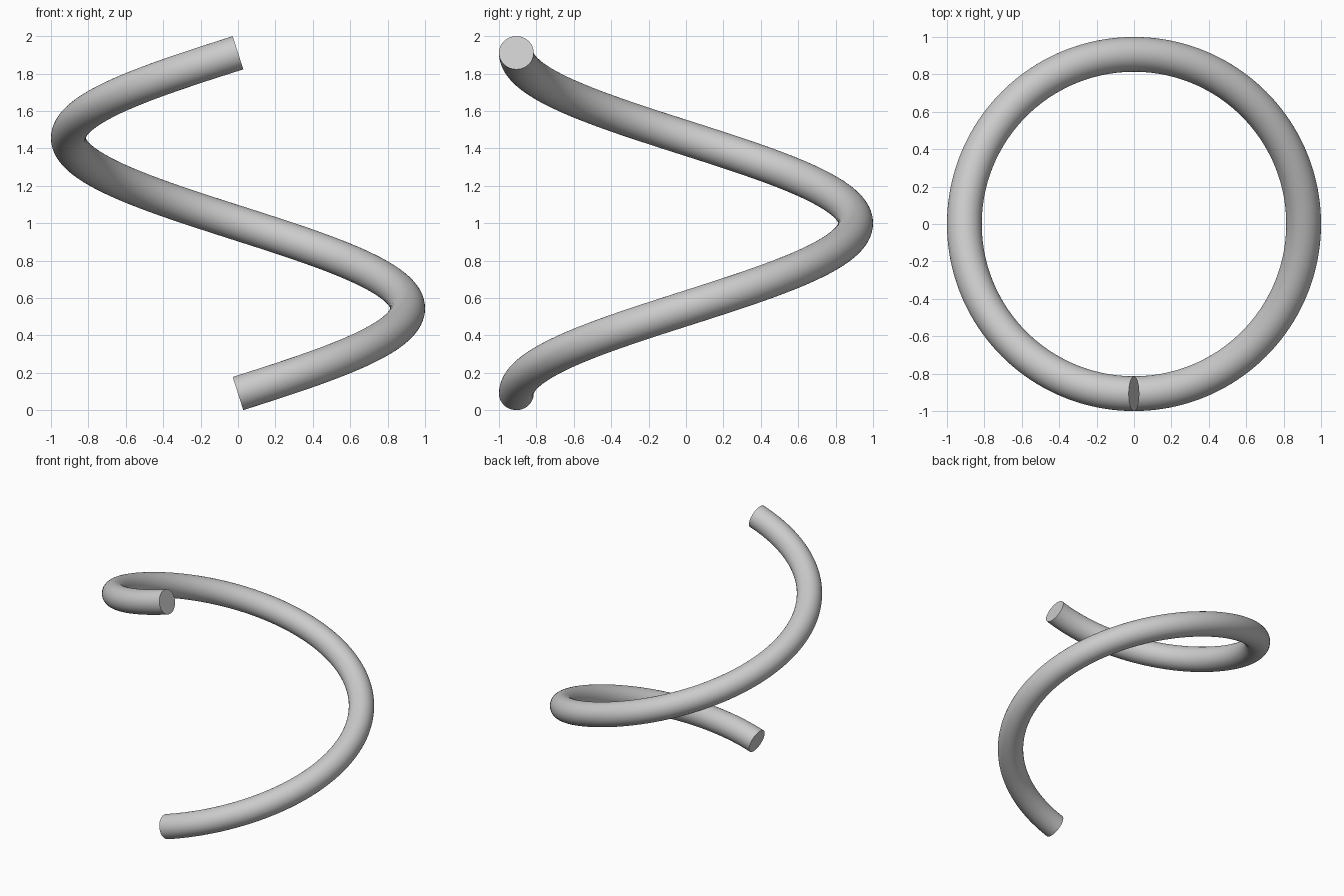
import bpy
import bmesh
from math import cos, sin, tau, radians
from mathutils import Vector

cube = bpy.data.objects.get("Cube")
if cube:
    bpy.data.objects.remove(cube, do_unlink=True)

COIL_RADIUS = 0.907
TUBE_RADIUS = 0.093
BOTTOM, TOP = 0.089, 1.911
STEPS, SIDES = 160, 48

# Plain grey finish
grey = bpy.data.materials.new("plain grey")
grey.use_nodes = True
colour = (0.6, 0.6, 0.6, 1)
grey.diffuse_color = colour
grey.node_tree.nodes["Principled BSDF"].inputs["Base Color"].default_value = colour


def tube_ring(bm, turn):
    """Circle of vertices square to the helix at a fraction of the turn."""
    t = turn * tau
    outward = Vector((sin(t), -cos(t), 0))
    rise = (TOP - BOTTOM) / tau
    along = Vector((COIL_RADIUS * cos(t), COIL_RADIUS * sin(t), rise)).normalized()
    across = along.cross(outward)
    centre = outward * COIL_RADIUS + Vector((0, 0, BOTTOM + rise * t))
    angles = [tau * i / SIDES for i in range(SIDES)]
    return [bm.verts.new(centre + TUBE_RADIUS * (outward * cos(a) + across * sin(a)))
            for a in angles]


# Single-turn coil: sweep the ring upward, then cap both ends
bm = bmesh.new()
rings = [tube_ring(bm, i / STEPS) for i in range(STEPS + 1)]
for low, high in zip(rings, rings[1:]):
    for i in range(SIDES):
        j = (i + 1) % SIDES
        bm.faces.new((low[i], low[j], high[j], high[i]))
bm.faces.new(rings[0])
bm.faces.new(rings[-1])
bmesh.ops.recalc_face_normals(bm, faces=bm.faces)

mesh = bpy.data.meshes.new("spring_coil")
bm.to_mesh(mesh)
bm.free()
mesh.materials.append(grey)
coil = bpy.data.objects.new("spring_coil", mesh)
bpy.context.collection.objects.link(coil)

# Smooth tube with crisp end caps
bpy.ops.object.select_all(action="DESELECT")
coil.select_set(True)
bpy.context.view_layer.objects.active = coil
bpy.ops.object.shade_smooth_by_angle(angle=radians(40))
